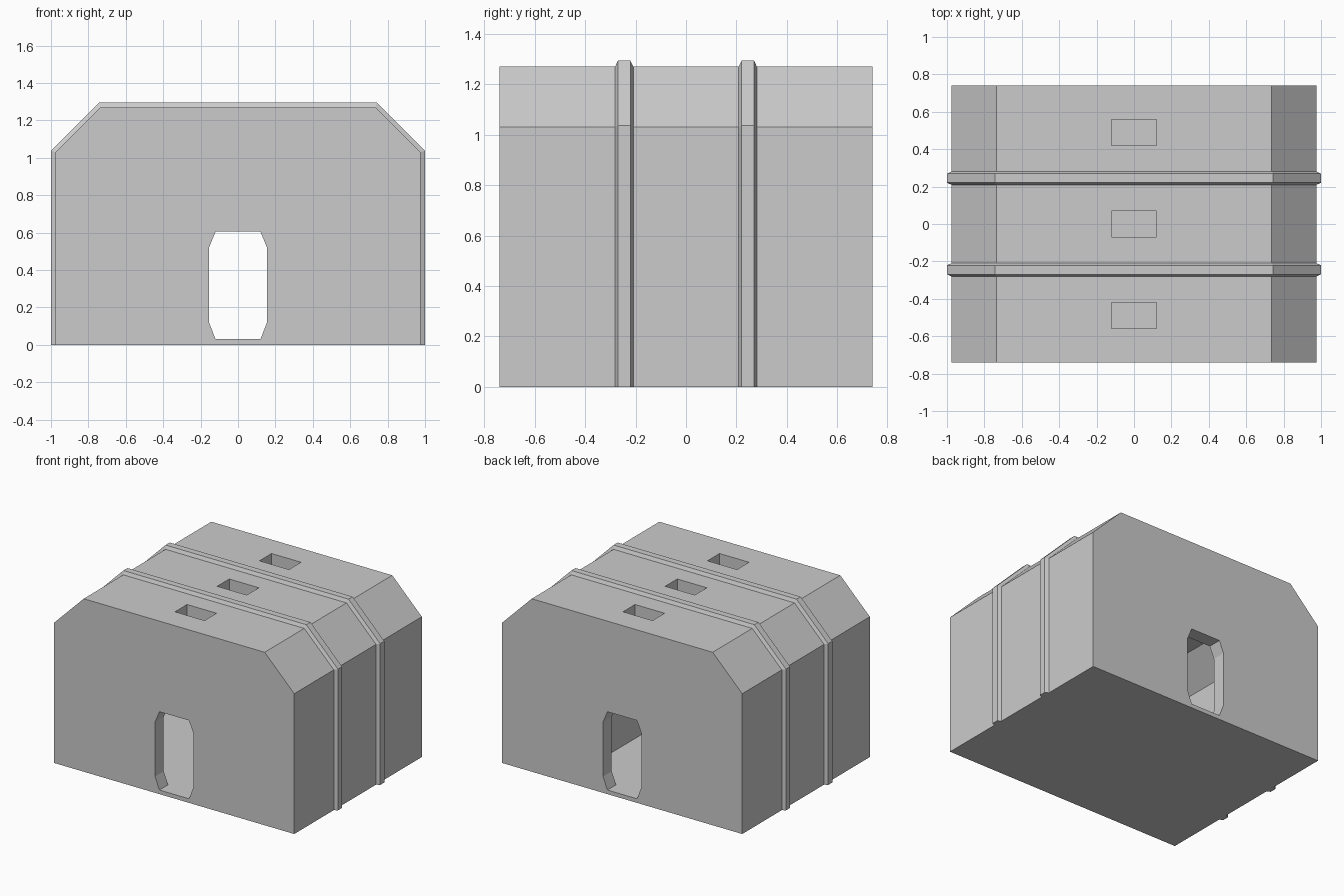
import bpy

if "Cube" in bpy.data.objects:
    bpy.data.objects.remove(bpy.data.objects["Cube"])

HALF_Y = 0.74
WALL = 0.1


def make_object(name, verts, faces):
    mesh = bpy.data.meshes.new(name)
    mesh.from_pydata(verts, [], faces)
    obj = bpy.data.objects.new(name, mesh)
    bpy.context.collection.objects.link(obj)
    return obj


def prism(name, profile, y0, y1):
    """Extrude a counter-clockwise (seen from the front) x/z profile along y."""
    n = len(profile)
    verts = [(x, y, z) for y in (y0, y1) for x, z in profile]
    faces = [tuple(range(n)), tuple(range(2 * n - 1, n - 1, -1))]
    faces += [(i, i + n, (i + 1) % n + n, (i + 1) % n) for i in range(n)]
    return make_object(name, verts, faces)


def box_profile(x0, x1, z0, z1):
    return [(x0, z0), (x1, z0), (x1, z1), (x0, z1)]


def arch(side, shoulder, top_x, top, base=0.0):
    """Outline of the shell with chamfered upper corners."""
    half = [(side, base), (side, shoulder), (top_x, top)]
    return half + [(-x, z) for x, z in reversed(half)]


def cut(target, cutter):
    cutter.hide_render = True
    cutter.hide_set(True)
    mod = target.modifiers.new("cut_" + cutter.name, 'BOOLEAN')
    mod.operation = 'DIFFERENCE'
    mod.solver = 'EXACT'
    mod.object = cutter


# Hollow shell with a chamfered roof
body_outline = arch(0.975, 1.03, 0.735, 1.27)
shell = prism("shell", body_outline, -HALF_Y, HALF_Y)
room = prism("room_cutter", arch(0.875, 0.989, 0.694, 1.17, 0.03),
             -HALF_Y + WALL, HALF_Y - WALL)
cut(shell, room)

# Matching eight-sided doorways in the front and back walls
door = [(-0.12, 0.03), (0.12, 0.03), (0.155, 0.12), (0.155, 0.52),
        (0.12, 0.605), (-0.12, 0.605), (-0.155, 0.52), (-0.155, 0.12)]
for name, y in (("front", -HALF_Y), ("back", HALF_Y)):
    cut(shell, prism(name + "_door_cutter", door, y - 0.2, y + 0.2))

# Three roof openings
for i, y in enumerate((-0.49, 0.0, 0.49)):
    cut(shell, prism(f"roof_hole_cutter_{i}", box_profile(-0.12, 0.12, 1.0, 1.5),
                     y - 0.07, y + 0.07))

# Inner partition wall on the right side of the room
prism("partition", box_profile(0.435, 0.535, 0.02, 1.18), -0.65, 0.65)

# Two raised bands with bevelled edges, wrapped over the shell
rib_outline = arch(1.0, 1.037, 0.743, 1.295)
sunk_outline = arch(0.965, 1.026, 0.731, 1.26)
for name, y in (("front_rib", -0.245), ("back_rib", 0.245)):
    sections = [(sunk_outline, -0.037), (body_outline, -0.036), (rib_outline, -0.024),
                (rib_outline, 0.024), (body_outline, 0.036), (sunk_outline, 0.037)]
    m, n = len(sections), len(body_outline)
    verts = [(*[outline[i][0:1][0], y + dy], outline[i][1])
             for i in range(n) for outline, dy in sections]
    faces = [(i * m + j, (i + 1) * m + j, (i + 1) * m + (j + 1) % m, i * m + (j + 1) % m)
             for i in range(n - 1) for j in range(m)]
    faces += [tuple(range(m)), tuple(range(n * m - 1, (n - 1) * m - 1, -1))]
    rib = make_object(name, verts, faces)
    rib.data.flip_normals()
